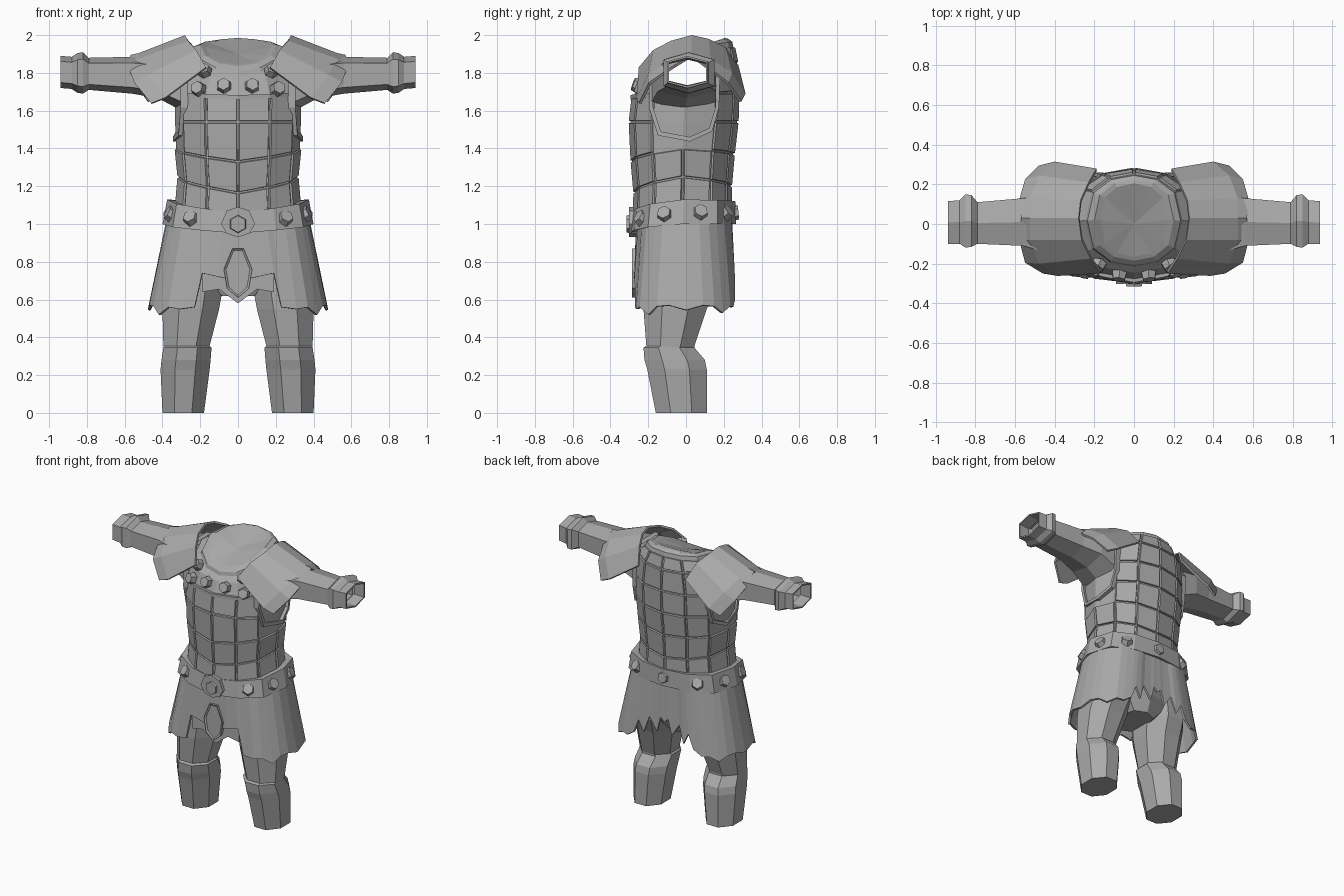
import bpy, bmesh, math
from mathutils import Vector

cube = bpy.data.objects.get("Cube")
if cube:
    bpy.data.objects.remove(cube)

grey = bpy.data.materials.new("armour_grey")
grey.use_nodes = True
colour = (0.4, 0.4, 0.4, 1)
grey.diffuse_color = colour
grey.node_tree.nodes["Principled BSDF"].inputs["Base Color"].default_value = colour


def finish(name, bm, mirror=False, thick=0):
    bmesh.ops.recalc_face_normals(bm, faces=bm.faces)
    mesh = bpy.data.meshes.new(name)
    bm.to_mesh(mesh)
    bm.free()
    mesh.materials.append(grey)
    ob = bpy.data.objects.new(name, mesh)
    bpy.context.collection.objects.link(ob)
    if thick:
        mod = ob.modifiers.new("Thickness", "SOLIDIFY")
        mod.thickness = thick
        mod.offset = -1
    if mirror:
        ob.modifiers.new("Mirror", "MIRROR")
    return ob


def loft(rings, closed=True, caps=(False, False)):
    """Bridge point rings; returns the bmesh and its rows of faces."""
    bm = bmesh.new()
    rows = [[bm.verts.new(p) for p in r] for r in rings]
    faces = []
    for a, b in zip(rows, rows[1:]):
        n = len(a)
        faces.append([bm.faces.new((a[i], a[(i + 1) % n], b[(i + 1) % n], b[i]))
                      for i in range(n if closed else n - 1)])
    if caps[0]:
        bm.faces.new(rows[0][::-1])
    if caps[1]:
        bm.faces.new(rows[-1])
    return bm, faces


def body_ring(w, yf, yb, zf, zs, zb, n=12, power=.8, tilt=False):
    """Ring round the body from the front; heights run in a V, or as a tilted ring."""
    pts = []
    for i in range(n):
        a = 2 * math.pi * i / n
        c = math.cos(a)
        y = (yf + yb) / 2 - math.copysign(abs(c) ** power, c) * (yb - yf) / 2
        t = c if tilt else 1 - 4 * min(i, n - i) / n
        z = zs + (zf - zs) * t if t > 0 else zs - (zb - zs) * t
        pts.append(Vector((w * math.sin(a), y, z)))
    return pts


def hex_bolts(name, spots):
    """Bevelled six-sided studs at (position, normal, radius)."""
    bm = bmesh.new()
    for pos, normal, r in spots:
        q = Vector(normal).to_track_quat("Z", "Y").to_matrix().to_4x4()
        q.translation = pos
        bmesh.ops.create_cone(bm, cap_ends=True, segments=6, radius1=r,
                              radius2=r * 0.82, depth=0.04, matrix=q)
    return finish(name, bm)


def plate(name, half, y, depth, inset=0):
    """Upright plate from half an outline, front face at y."""
    outline = half + [(-x, z) for x, z in reversed(half) if x > 0]
    bm = bmesh.new()
    face = bm.faces.new([bm.verts.new((x, y, z)) for x, z in outline])
    out = bmesh.ops.extrude_face_region(bm, geom=[face])
    bmesh.ops.translate(bm, vec=(0, depth, 0),
                        verts=[v for v in out["geom"] if isinstance(v, bmesh.types.BMVert)])
    bmesh.ops.recalc_face_normals(bm, faces=bm.faces)
    if inset:
        front = [f for f in bm.faces if f.normal.y < -0.9]
        bmesh.ops.inset_region(bm, faces=front, thickness=inset, depth=-0.008)
    return finish(name, bm)


# Cuirass with raised panels, shoulder yoke, collar and neck
torso_rings = [body_ring(*r) for r in (
    (.33, -.275, .235, 1.0, 1.05, 1.05),
    (.313, -.27, .235, 1.165, 1.25, 1.2),
    (.328, -.285, .25, 1.33, 1.40, 1.37),
    (.333, -.295, .27, 1.54, 1.54, 1.54),
    (.335, -.28, .275, 1.67, 1.69, 1.70))]
torso_rings += [body_ring(*r, power=.7, tilt=True) for r in (
    (.30, -.245, .27, 1.755, 1.88, 1.85),
    (.245, -.215, .25, 1.785, 1.92, 1.94),
    (.235, -.21, .245, 1.81, 1.94, 1.965),
    (.20, -.185, .225, 1.835, 1.95, 1.98),
    (.17, -.165, .205, 1.845, 1.935, 1.985))]
bm, rows = loft(torso_rings)
neck = [v for v in bm.verts if v.is_boundary and v.co.z > 1.5]
rim = sorted(neck, key=lambda v: math.atan2(v.co.x, v.co.y))
middle = bm.verts.new((0, 0, 1.9))
for a, b in zip(rim, rim[1:] + rim[:1]):
    bm.faces.new((a, b, middle))
side = (2, 3, 8, 9)
panels = []
for r, row in enumerate(rows[:6]):
    for i, f in enumerate(row):
        under_arm = i in side and r > 1
        if not under_arm and (r < 4 or 4 <= i <= 7):
            panels.append(f)
holes = [rows[4][i] for i in side]
bmesh.ops.recalc_face_normals(bm, faces=bm.faces)
bmesh.ops.inset_individual(bm, faces=panels, thickness=0.006, depth=0)
bmesh.ops.inset_individual(bm, faces=panels, thickness=0.004, depth=0.01)
bmesh.ops.delete(bm, geom=holes, context="FACES")
finish("cuirass", bm)

# Trim band round each armhole
loop = [(-.14, 1.48), (.02, 1.45), (.13, 1.5), (.165, 1.62), (.17, 1.78), (.1, 1.88),
        (-.1, 1.88), (-.18, 1.78), (-.185, 1.62)]


def trim_ring(scale, x):
    return [(x - abs(y) * .25, y * scale, 1.67 + (z - 1.67) * scale) for y, z in loop]


bm, _ = loft([trim_ring(1.06, .31), trim_ring(1.06, .35), trim_ring(.95, .35),
              trim_ring(.95, .31)])
finish("armhole_trim", bm, mirror=True)

# Edge strip under the yoke
strip = [torso_rings[4][i] for i in (-2, -1, 0, 1, 2)]
bm, _ = loft([[p + Vector((0, y, z)) for p in strip]
              for y, z in ((.003, -.012), (-.015, -.012), (-.015, .012), (.003, .012))],
             closed=False)
finish("yoke_edge", bm)

spots = []
for s in (-1, 1):
    spots += [((.075 * s, -.262, 1.735), (.1 * s, -1, .35), .042),
              ((.212 * s, -.24, 1.718), (.4 * s, -1, .35), .042),
              ((.18 * s, -.21, 1.815), (.4 * s, -1, .7), .04)]
hex_bolts("chest_bolts", spots)

# Belt with studs and buckle
low_belt = body_ring(.40, -.30, .265, .95, 1.0, 1.0, power=.62)
top_belt = body_ring(.375, -.285, .262, 1.06, 1.13, 1.12, power=.62)
bm, _ = loft([body_ring(.32, -.24, .2, .96, 1.01, 1.01), low_belt, top_belt,
              body_ring(.31, -.24, .2, 1.05, 1.12, 1.11)])
finish("belt", bm)
spots = [((0, .258, 1.06), (0, 1, .1), .045)]
for t in (1.4, 2.45, 3.5, 4.65):
    i, f = int(t), t % 1
    a, b = [(low_belt[k] + top_belt[k]) / 2 for k in (i, i + 1)]
    p, d = a.lerp(b, f), b - a
    for s in (-1, 1):
        spots.append(((p.x * s, p.y, p.z), (d.y * s, -d.x, .1), .045))
hex_bolts("belt_studs", spots)
plate("buckle_plate", [(0, 1.09), (.06, 1.07), (.09, 1.0), (.06, .95), (0, .93)], -.302, .04)
hex_bolts("buckle_stud", [((0, -.296, 1.0), (0, -1, 0), .054)])

# Skirt of hanging strips with a ragged hem, from front middle to back middle
hem = [(0, -.275, .7), (.1, -.275, .72), (.19, -.272, .74), (.23, -.27, .56), (.31, -.265, .55),
       (.37, -.245, .56), (.42, -.2, .52), (.448, -.155, .565), (.47, -.09, .57),
       (.478, 0, .545), (.465, .09, .57), (.44, .15, .565), (.405, .195, .53), (.35, .235, .565),
       (.3, .25, .56), (.24, .26, .6), (.2, .26, .7), (.16, .26, .62), (.12, .25, .74),
       (.06, .25, .65), (.03, .25, .76), (0, .25, .73)]
waist = [(x * .79, y * (.96 - .2 * (x / .48) ** 2), 1.03) for x, y, z in hem]
bm, _ = loft([hem, waist], closed=False)
finish("skirt", bm, mirror=True, thick=.015)
plate("loincloth", [(0, .78), (.19, .78), (.19, .64), (.1, .655), (0, .58)], -.26, .012)
plate("front_pendant", [(.03, .87), (.075, .76), (.058, .66), (0, .61)], -.285, .025, .012)

# Hips and legs
bm, _ = loft([body_ring(w, f, b, z, z, z, 8) for w, f, b, z in (
    (.12, -.17, .14, .62), (.27, -.21, .19, .74), (.32, -.23, .2, 1.02))], caps=(True, True))
finish("hips", bm)


def leg_ring(x0, x1, y0, y1, z):
    k = 1 / math.cos(math.pi / 8)
    return [((x0 + x1) / 2 + (x1 - x0) / 2 * k * math.sin(a),
             (y0 + y1) / 2 - (y1 - y0) / 2 * k * math.cos(a), z)
            for a in [math.pi / 8 + i * math.pi / 4 for i in range(8)]]


bm, _ = loft([leg_ring(*r) for r in (
    (.18, .40, -.16, .11, 0), (.15, .41, -.205, .11, .23), (.145, .405, -.22, .1, .28),
    (.14, .395, -.225, .045, .345), (.15, .395, -.21, .045, .355), (.10, .40, -.225, .11, .55),
    (.08, .395, -.225, .16, .66), (.03, .35, -.2, .19, .9))], caps=(True, True))
finish("leg", bm, mirror=True)


# Sleeves, open at the cuffs
def arm_ring(x, y0, y1, z0, z1):
    return [(x, (y0 + y1) / 2 + (y1 - y0) / 1.732 * math.sin(a),
             (z0 + z1) / 2 + (z1 - z0) / 2 * math.copysign(abs(math.cos(a)) ** .6, math.cos(a)))
            for a in [i * math.pi / 3 for i in range(6)]]


bm, _ = loft([arm_ring(*r) for r in (
    (.30, -.18, .16, 1.6, 1.88), (.42, -.15, .16, 1.665, 1.88), (.56, -.11, .13, 1.69, 1.885),
    (.79, -.1, .11, 1.71, 1.88), (.82, -.115, .145, 1.69, 1.91), (.85, -.12, .15, 1.695, 1.905),
    (.88, -.10, .12, 1.715, 1.885), (.94, -.1, .115, 1.72, 1.89), (.94, -.09, .105, 1.73, 1.88),
    (.86, -.09, .105, 1.735, 1.87))])
finish("sleeve", bm, mirror=True)

# Pauldrons: arched plates sloping out from the collar
inner = [(.17, -.25, 1.83), (.22, -.175, 1.92), (.265, -.08, 1.97), (.28, .03, 2.0),
         (.27, .12, 1.98), (.23, .21, 1.935), (.19, .28, 1.83)]
outer = [(.385, -.262, 1.67), (.48, -.2, 1.79), (.525, -.08, 1.875), (.525, .03, 1.905),
         (.525, .13, 1.875), (.48, .245, 1.8), (.40, .315, 1.69)]
lip = [(.46, -.25, 1.64), (.55, -.195, 1.75), (.58, -.08, 1.83), (.57, .03, 1.895),
       (.58, .12, 1.83), (.55, .225, 1.75), (.48, .295, 1.65)]
bm, _ = loft([lip, outer, inner], closed=False)
finish("pauldron", bm, mirror=True, thick=.015)
